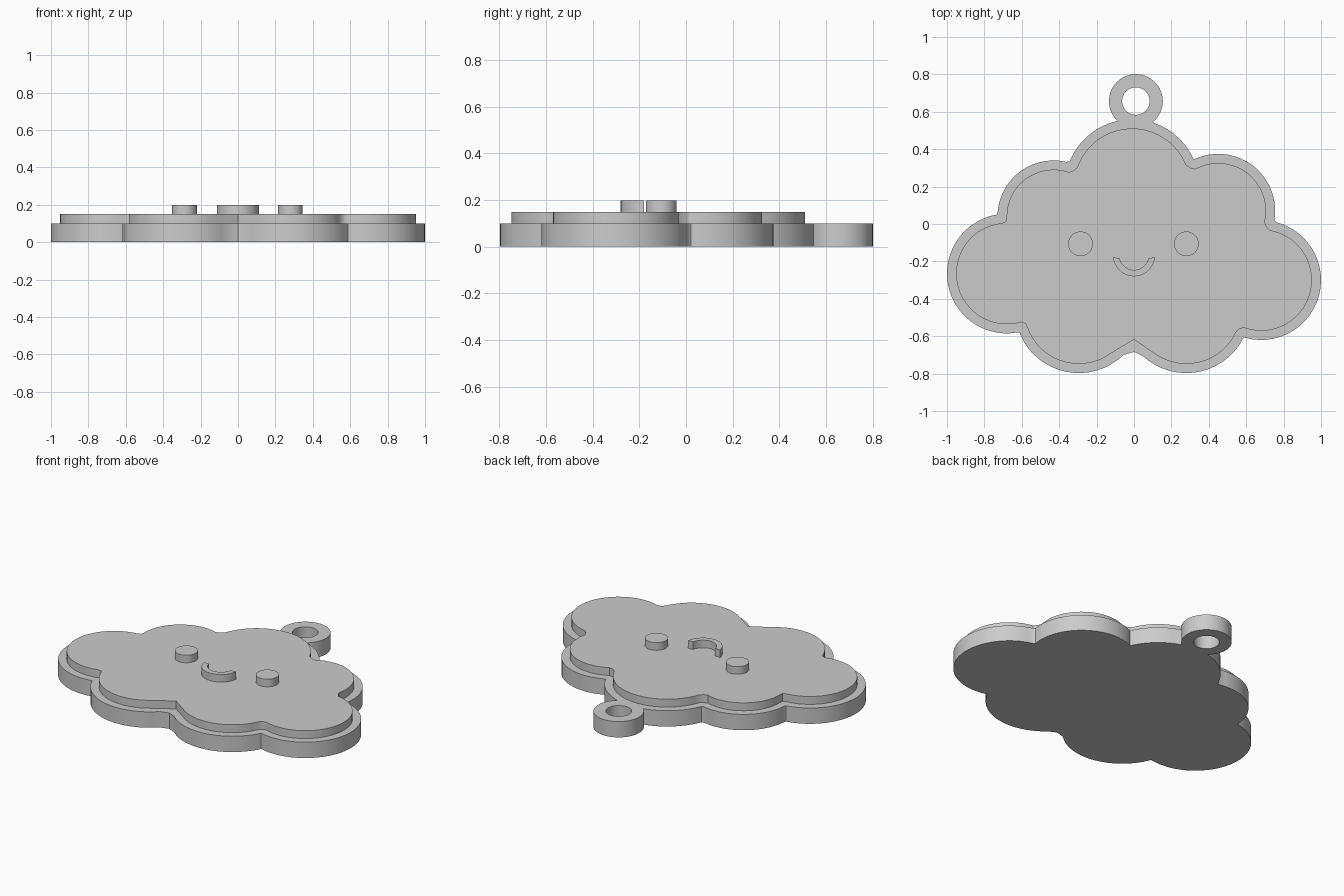
import bpy, bmesh, math

if "Cube" in bpy.data.objects:
    bpy.data.objects.remove(bpy.data.objects["Cube"])

grey = bpy.data.materials.new("light_grey")
grey.diffuse_color = (0.6, 0.6, 0.6, 1)
grey.use_nodes = True
grey.node_tree.nodes["Principled BSDF"].inputs["Base Color"].default_value = grey.diffuse_color


def arc(c, r, a0, a1, n):
    """Points along an arc, angles in degrees."""
    return [(c[0] + r * math.cos(math.radians(a0 + (a1 - a0) * i / n)),
             c[1] + r * math.sin(math.radians(a0 + (a1 - a0) * i / n)))
            for i in range(n + 1)]


def plate(name, loops, z0, z1):
    """Fill closed outlines (inner loops become holes) and extrude from z0 to z1."""
    cu = bpy.data.curves.new(name, 'CURVE')
    cu.dimensions = '2D'
    cu.fill_mode = 'BOTH'
    cu.extrude = (z1 - z0) / 2
    for pts in loops:
        sp = cu.splines.new('POLY')
        sp.points.add(len(pts) - 1)
        for p, (x, y) in zip(sp.points, pts):
            p.co = (x, y, 0, 1)
        sp.use_cyclic_u = True
    tmp = bpy.data.objects.new(name + "_outline", cu)
    bpy.context.collection.objects.link(tmp)
    bpy.context.view_layer.update()
    me = bpy.data.meshes.new_from_object(
        tmp.evaluated_get(bpy.context.evaluated_depsgraph_get()))
    bpy.data.objects.remove(tmp)
    me.name = name
    bm = bmesh.new()
    bm.from_mesh(me)
    bmesh.ops.remove_doubles(bm, verts=bm.verts, dist=1e-5)
    bmesh.ops.translate(bm, verts=bm.verts, vec=(0, 0, (z0 + z1) / 2))
    bmesh.ops.recalc_face_normals(bm, faces=bm.faces)
    bm.to_mesh(me)
    bm.free()
    me.materials.clear()
    me.materials.append(grey)
    ob = bpy.data.objects.new(name, me)
    bpy.context.collection.objects.link(ob)
    bpy.ops.object.select_all(action='DESELECT')
    ob.select_set(True)
    bpy.context.view_layer.objects.active = ob
    bpy.ops.object.shade_smooth_by_angle(angle=math.radians(30))
    return ob


def scallop(lobes, cusps, trims, inset=0.0):
    """Outline of arcs running anticlockwise from cusp to cusp."""
    pts = []
    n = len(lobes)
    for i, (cx, cy, r) in enumerate(lobes):
        s, e = cusps[i], cusps[(i + 1) % n]
        a0 = math.degrees(math.atan2(s[1] - cy, s[0] - cx)) + trims[i]
        a1 = math.degrees(math.atan2(e[1] - cy, e[0] - cx)) - trims[(i + 1) % n]
        while a1 <= a0:
            a1 += 360
        pts.append(s)
        pts += arc((cx, cy), r - inset, a0, a1, max(4, round((a1 - a0) / 7)))
    return pts


# Cloud lobes: centre x, centre y, radius
bottom_right, right = (0.28, -0.455, 0.342), (0.68, -0.30, 0.32)
upper_right, top = (0.45, 0.07, 0.305), (-0.01, 0.20, 0.36)
upper_left, left = (-0.43, 0.04, 0.30), (-0.68, -0.265, 0.32)
bottom_left = (-0.295, -0.455, 0.342)
ring = (0.01, 0.657, 0.144)

# Base plate with hanging ring
base = scallop(
    [bottom_right, right, upper_right, top, ring, top, upper_left, left, bottom_left],
    [(0, -0.684), (0.587, -0.608), (0.757, 0.014), (0.32, 0.345), (0.1, 0.546),
     (-0.082, 0.553), (-0.354, 0.333), (-0.73, 0.057), (-0.61, -0.582)],
    [8, 1, 1, 1, 2, 2, 1, 1, 1])
plate("cloud_base", [base, arc(ring[:2], 0.074, 0, 345, 23)], 0, 0.10)

# Raised inner plate
face = scallop(
    [bottom_right, right, upper_right, top, upper_left, left, bottom_left],
    [(0, -0.617), (0.565, -0.56), (0.708, -0.012), (0.303, 0.30),
     (-0.325, 0.285), (-0.685, 0.014), (-0.58, -0.533)],
    [24, 4, 4, 4, 4, 4, 4], inset=0.049)
plate("cloud_face", [face], 0.002, 0.15)

# Eyes
for side, x in (("left", -0.286), ("right", 0.28)):
    plate(side + "_eye", [arc((x, -0.106), 0.066, 0, 350, 35)], 0.14, 0.198)

# Smile
smile = arc((0, -0.168), 0.112, 186, 354, 20) + arc((0, -0.168), 0.078, 350, 190, 16)
plate("smile", [smile], 0.14, 0.198)
